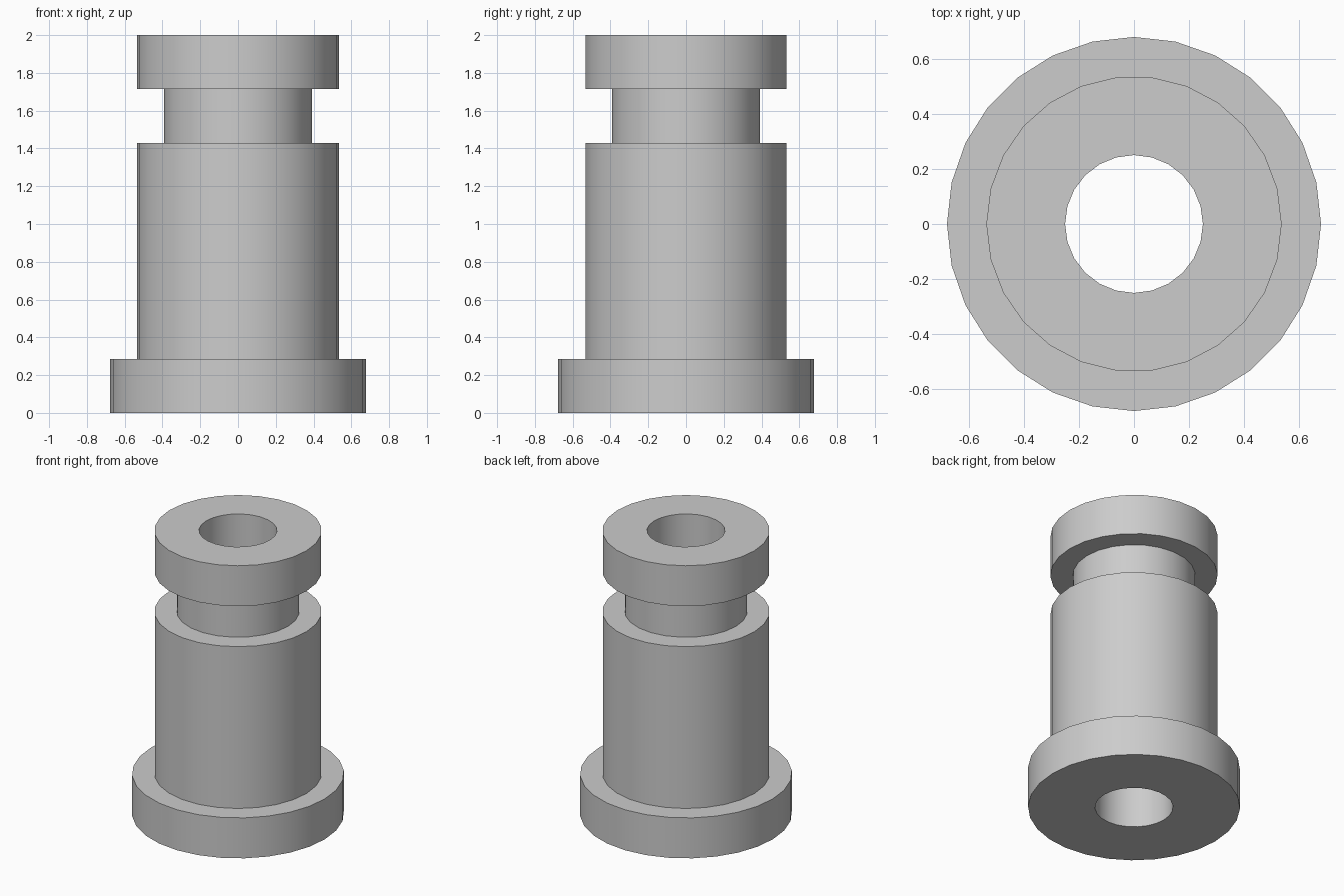
import bpy
import bmesh
from math import cos, sin, tau, radians

cube = bpy.data.objects.get("Cube")
if cube:
    bpy.data.objects.remove(cube, do_unlink=True)

# Bare metal colour
metal = bpy.data.materials.new("light grey metal")
metal.use_nodes = True
grey = (0.604, 0.604, 0.604, 1.0)
metal.diffuse_color = grey
metal.node_tree.nodes["Principled BSDF"].inputs["Base Color"].default_value = grey

# All dimensions derive from a unit of one seventh of the height
U = 2 / 7
bm = bmesh.new()


def ring(radius, sides, z):
    """Closed loop of edges; returns its vertices and edges."""
    verts = [bm.verts.new((radius * cos(tau * i / sides),
                           radius * sin(tau * i / sides), z)) for i in range(sides)]
    edges = [bm.edges.new((v, verts[(i + 1) % sides])) for i, v in enumerate(verts)]
    return verts, edges


def wall(radius, sides, bottom, top):
    """Cylindrical wall; returns the edges of its lower and upper rims."""
    low, low_edges = ring(radius * U, sides, bottom * U)
    high, high_edges = ring(radius * U, sides, top * U)
    for i in range(sides):
        j = (i + 1) % sides
        bm.faces.new((low[i], low[j], high[j], high[i]))
    return low_edges, high_edges


def shoulder(outer, inner):
    """Flat annular face between two rims at the same height."""
    bmesh.ops.triangle_fill(bm, edges=outer + inner, use_beauty=True)


# Base flange, main barrel, groove neck, head collar and through bore
base = wall(2.375, 28, 0, 1)
barrel = wall(1.875, 26, 1, 5)
neck = wall(1.375, 24, 5, 6)
head = wall(1.875, 26, 6, 7)
bore = wall(0.875, 24, 0, 7)

# Flat faces joining the walls
shoulder(base[0], bore[0])
shoulder(base[1], barrel[0])
shoulder(barrel[1], neck[0])
shoulder(head[0], neck[1])
shoulder(head[1], bore[1])

bmesh.ops.recalc_face_normals(bm, faces=bm.faces[:])
mesh = bpy.data.meshes.new("flanged_bushing")
bm.to_mesh(mesh)
bm.free()
mesh.materials.append(metal)

bushing = bpy.data.objects.new("flanged_bushing", mesh)
bpy.context.collection.objects.link(bushing)

# Smooth walls with crisp rims
bpy.ops.object.select_all(action="DESELECT")
bushing.select_set(True)
bpy.context.view_layer.objects.active = bushing
bpy.ops.object.shade_smooth_by_angle(angle=radians(30))
